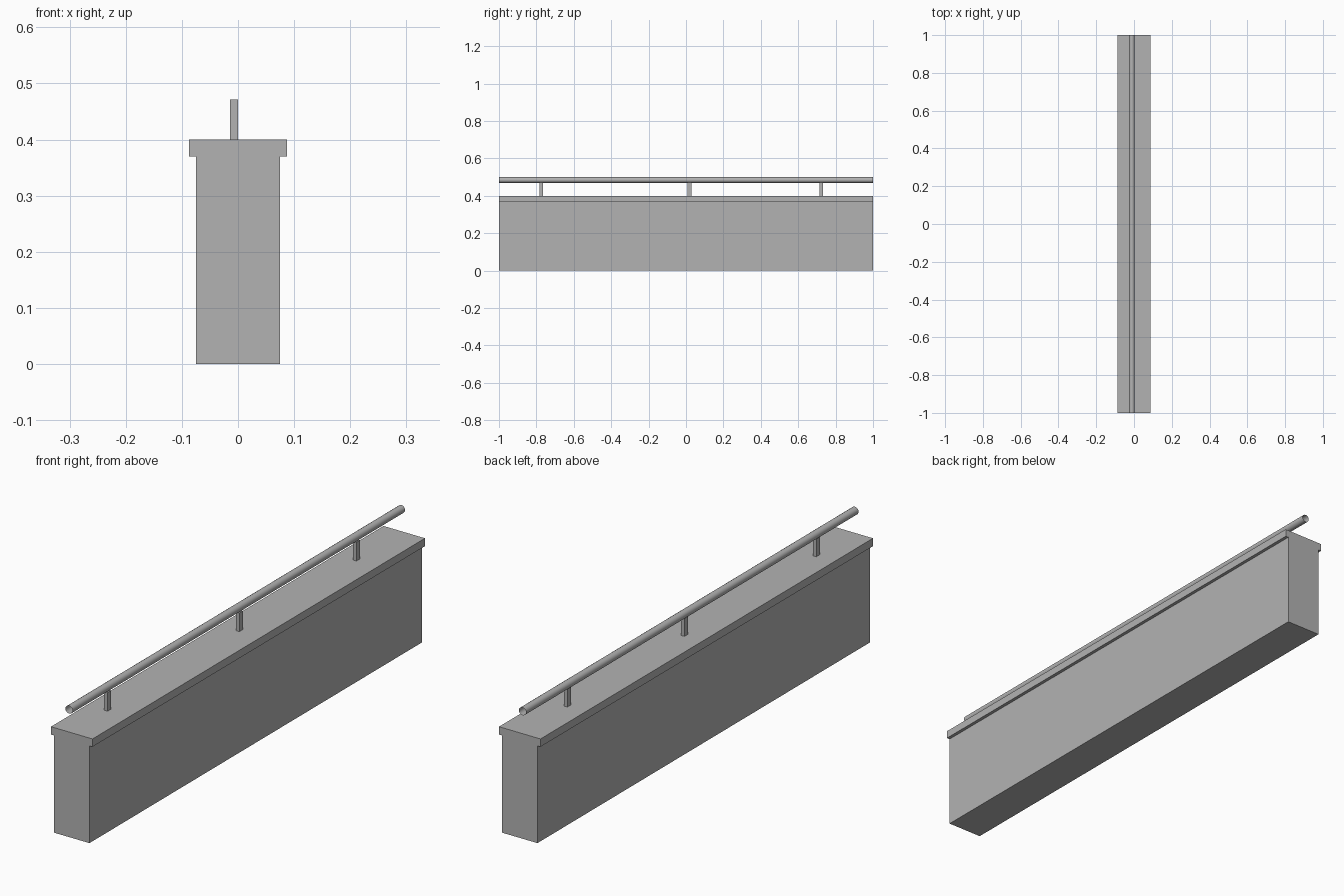
import bpy
import bmesh
import math
from mathutils import Matrix

cube = bpy.data.objects.get("Cube")
if cube:
    bpy.data.objects.remove(cube, do_unlink=True)

# One plain grey for everything
grey = bpy.data.materials.new("concrete grey")
grey.use_nodes = True
colour = (0.45, 0.45, 0.45, 1)
grey.diffuse_color = colour
grey.node_tree.nodes["Principled BSDF"].inputs["Base Color"].default_value = colour


def add_object(name, bm):
    mesh = bpy.data.meshes.new(name)
    bmesh.ops.recalc_face_normals(bm, faces=bm.faces)
    bm.to_mesh(mesh)
    bm.free()
    mesh.materials.append(grey)
    obj = bpy.data.objects.new(name, mesh)
    bpy.context.collection.objects.link(obj)
    return obj


# Wall with overhanging coping: half profile mirrored, then swept along y
half = [(0.0745, 0), (0.0745, 0.37), (0.0873, 0.37), (0.0873, 0.4)]
profile = half + [(-x, z) for x, z in reversed(half)]
bm = bmesh.new()
face = bm.faces.new([bm.verts.new((x, -1, z)) for x, z in profile])
sweep = bmesh.ops.extrude_face_region(bm, geom=[face], use_keep_orig=True)
end = [v for v in sweep["geom"] if isinstance(v, bmesh.types.BMVert)]
bmesh.ops.translate(bm, verts=end, vec=(0, 2, 0))
add_object("parapet_wall", bm)

# Short square posts standing on the coping
for name, y in (("front", -0.774), ("middle", 0.019), ("back", 0.723)):
    bm = bmesh.new()
    bmesh.ops.create_cube(bm, size=1, matrix=Matrix.Translation((-0.007, y, 0.4355))
                          @ Matrix.Diagonal((0.014, 0.021, 0.071, 1)))
    add_object(name + "_rail_post", bm)

# Open-ended tubular handrail
bm = bmesh.new()
bmesh.ops.create_cone(bm, cap_ends=False, segments=16, radius1=0.015, radius2=0.015, depth=2,
                      matrix=Matrix.Translation((-0.0115, 0, 0.485))
                      @ Matrix.Rotation(math.pi / 2, 4, "X"))
rail = add_object("handrail", bm)
bpy.context.view_layer.objects.active = rail
rail.select_set(True)
bpy.ops.object.shade_smooth_by_angle(angle=math.radians(40))
